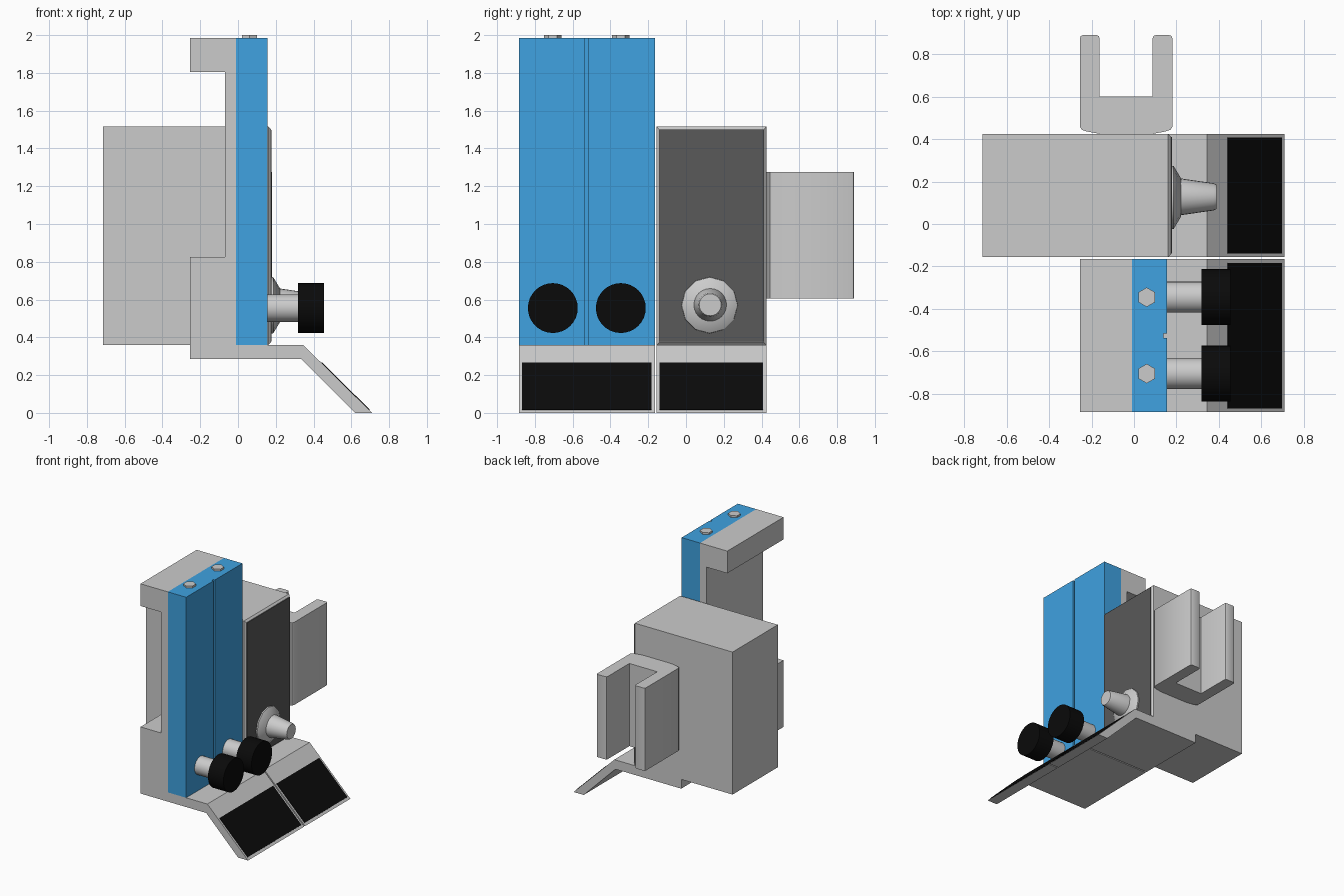
import bpy, bmesh
from math import pi
from mathutils import Matrix

if "Cube" in bpy.data.objects:
    bpy.data.objects.remove(bpy.data.objects["Cube"])


def material(name, rgb):
    m = bpy.data.materials.new(name)
    m.diffuse_color = (*rgb, 1)
    m.use_nodes = True
    m.node_tree.nodes["Principled BSDF"].inputs["Base Color"].default_value = m.diffuse_color
    return m


BLUE = material("blue_paint", (0.05, 0.36, 0.75))
BLACK = material("black_rubber", (0.003, 0.003, 0.003))
DARK = material("dark_panel", (0.1, 0.1, 0.1))


def finish(name, bm, mat=None, smooth=False):
    bmesh.ops.recalc_face_normals(bm, faces=bm.faces)
    me = bpy.data.meshes.new(name)
    bm.to_mesh(me)
    bm.free()
    ob = bpy.data.objects.new(name, me)
    bpy.context.collection.objects.link(ob)
    if mat:
        me.materials.append(mat)
    if smooth:
        bpy.ops.object.select_all(action='DESELECT')
        ob.select_set(True)
        bpy.context.view_layer.objects.active = ob
        bpy.ops.object.shade_smooth_by_angle(angle=0.6)
    return ob


def prism(name, pts, axis, lo, hi, mat=None, smooth=False):
    """Extrude a 2D profile: axis 'y' takes (x, z) points, axis 'z' takes (x, y)."""
    bm = bmesh.new()
    put = (lambda a, b: (a, lo, b)) if axis == 'y' else (lambda a, b: (a, b, lo))
    face = bm.faces.new([bm.verts.new(put(*p)) for p in pts])
    geo = bmesh.ops.extrude_face_region(bm, geom=[face])['geom']
    step = (0, hi - lo, 0) if axis == 'y' else (0, 0, hi - lo)
    bmesh.ops.translate(bm, vec=step, verts=[v for v in geo if isinstance(v, bmesh.types.BMVert)])
    return finish(name, bm, mat, smooth)


def lathe_x(name, rings, y, z, n, mat=None, smooth=True):
    """Solid turned about the x direction from (x, radius) rings."""
    bm = bmesh.new()
    for (x0, r0), (x1, r1) in zip(rings, rings[1:]):
        m = Matrix.Translation(((x0 + x1) / 2, y, z)) @ Matrix.Rotation(pi / 2, 4, 'Y')
        bmesh.ops.create_cone(bm, cap_ends=False, segments=n, radius1=r0,
                              radius2=r1, depth=x1 - x0, matrix=m)
    bmesh.ops.remove_doubles(bm, verts=bm.verts, dist=1e-4)
    bmesh.ops.holes_fill(bm, edges=[e for e in bm.edges if e.is_boundary], sides=0)
    return finish(name, bm, mat, smooth)


# Bent trays with black pads on the slope, one per unit
tray = [(-0.255, 0.36), (0.345, 0.36), (0.71, 0), (0.62, 0), (0.335, 0.285), (-0.255, 0.285)]
pad = [(0.441, 0.265), (0.694, 0.015), (0.697, 0.018), (0.444, 0.268)]
for side, y0, y1 in (("left", -0.885, -0.165), ("right", -0.155, 0.425)):
    prism(side + "_tray", tray, 'y', y0, y1)
    prism(side + "_tray_pad", pad, 'y', y0 + 0.016, y1 - 0.018, BLACK)

# Rear bracket of the blue unit
bracket = [(-0.01, 0.36), (-0.255, 0.36), (-0.255, 0.825), (-0.07, 0.825),
           (-0.07, 1.805), (-0.255, 1.805), (-0.255, 1.985), (-0.01, 1.985)]
prism("rear_bracket", bracket, 'y', -0.885, -0.165)

# Blue front with a centre groove
front = [(-0.01, -0.885), (0.155, -0.885), (0.155, -0.537), (0.14, -0.537),
         (0.14, -0.517), (0.155, -0.517), (0.155, -0.165), (-0.01, -0.165)]
prism("blue_front", front, 'z', 0.36, 1.985, BLUE)

# Paired top bolts and knobs
for i, y in enumerate((-0.345, -0.705), 1):
    bm = bmesh.new()
    bmesh.ops.create_cone(bm, cap_ends=True, segments=6, radius1=0.046, radius2=0.046,
                          depth=0.03, matrix=Matrix.Translation((0.06, y, 1.985)))
    finish(f"hex_bolt_{i}", bm)
    lathe_x(f"knob_shaft_{i}", [(0.15, 0.073), (0.33, 0.073)], y, 0.555, 32)
    lathe_x(f"knob_{i}", [(0.317, 0.132), (0.455, 0.132)], y, 0.555, 32, BLACK)

# Large housing with a chamfered front edge
bm = bmesh.new()
bmesh.ops.create_cube(bm, size=1, matrix=Matrix.Translation((-0.27, 0.135, 0.9375))
                      @ Matrix.Diagonal((0.89, 0.58, 1.155, 1)))
front_face = max(bm.faces, key=lambda f: f.calc_center_median().x)
bmesh.ops.bevel(bm, geom=list(front_face.edges), offset=0.014, segments=1, affect='EDGES')
finish("housing", bm)

# Dark front panel
prism("housing_panel", [(0.17, 0.377), (0.178, 0.377), (0.178, 1.498), (0.17, 1.498)],
      'y', -0.14, 0.41, DARK)

# Nozzle with its flange
lathe_x("nozzle_flange", [(0.172, 0.15), (0.187, 0.148), (0.222, 0.09)], 0.125, 0.57, 12)
lathe_x("nozzle", [(0.20, 0.09), (0.225, 0.086), (0.375, 0.064), (0.388, 0.058)], 0.128, 0.572, 24)

# U-shaped side holster, profile mirrored about its centre line
cx = -0.037
half = [(0.127, 0.425), (0.185, 0.436), (0.209, 0.444), (0.218, 0.458), (0.218, 0.875),
        (0.214, 0.886), (0.203, 0.89), (0.14, 0.89), (0.129, 0.886), (0.125, 0.875), (0.125, 0.60)]
profile = [(cx + x, y) for x, y in half] + [(cx - x, y) for x, y in reversed(half)]
prism("side_holster", profile, 'z', 0.605, 1.275, smooth=True)
